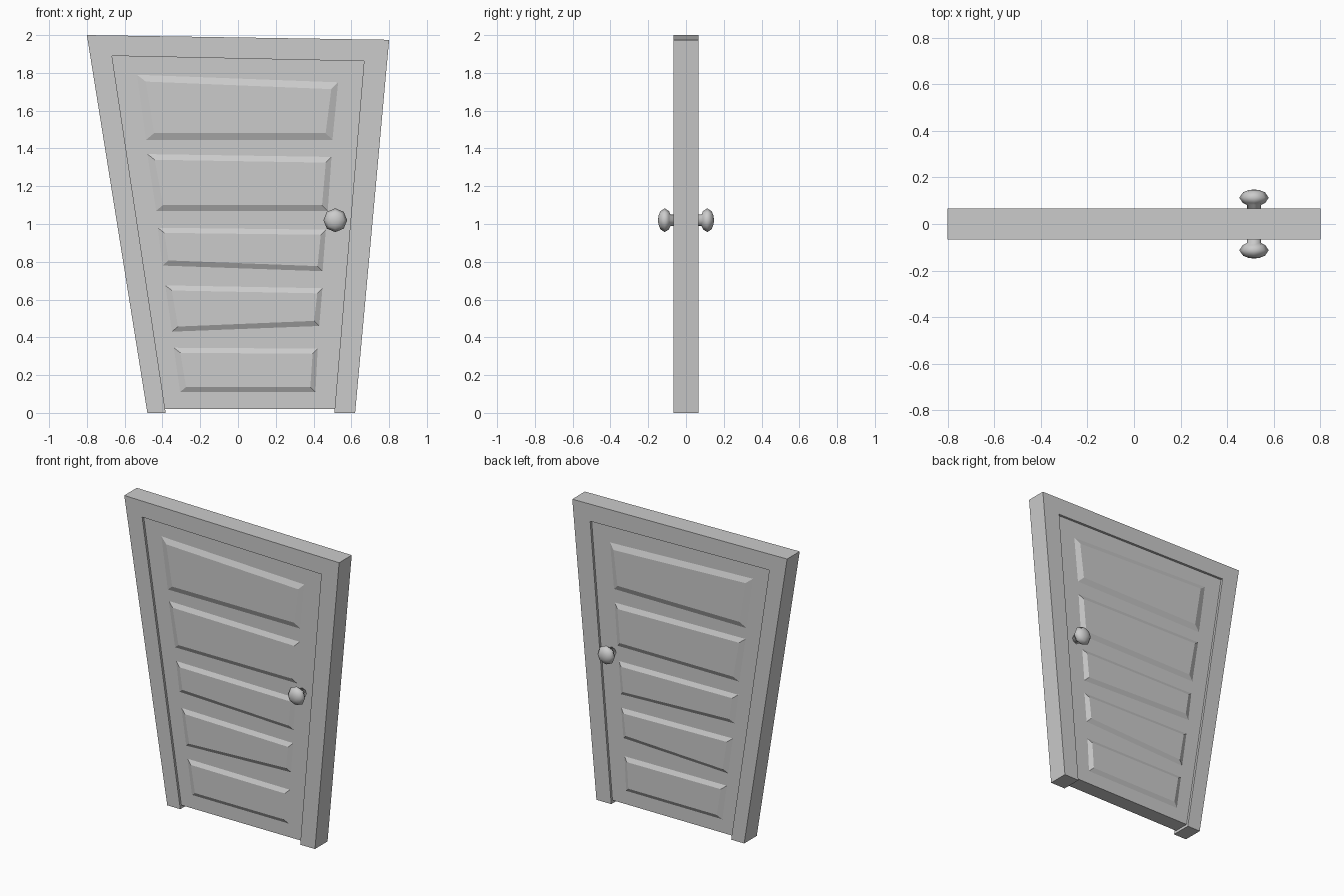
import bpy, bmesh, math

if "Cube" in bpy.data.objects:
    bpy.data.objects.remove(bpy.data.objects["Cube"])


def finish(name, bm):
    bmesh.ops.recalc_face_normals(bm, faces=bm.faces)
    mesh = bpy.data.meshes.new(name)
    bm.to_mesh(mesh)
    bm.free()
    obj = bpy.data.objects.new(name, mesh)
    bpy.context.collection.objects.link(obj)
    return obj


def slab(name, outline, half):
    """Extrude an x/z outline symmetrically along y."""
    bm = bmesh.new()
    face = bm.faces.new([bm.verts.new((x, -half, z)) for x, z in outline])
    ext = bmesh.ops.extrude_face_region(bm, geom=[face])
    for v in ext["geom"]:
        if isinstance(v, bmesh.types.BMVert):
            v.co.y = half
    return finish(name, bm)


FRAME, DOOR, PANEL = 0.067, 0.051, 0.066

# Crooked frame around the door: two jambs and a lintel
slab("door_frame", [(-0.48, 0), (-0.8, 2.0), (0.8, 1.975), (0.62, 0),
                    (0.51, 0), (0.667, 1.862), (-0.667, 1.89), (-0.383, 0)], FRAME)

# Door leaf, slightly recessed and lifted off the ground
slab("door_leaf", [(-0.386, 0.02), (-0.667, 1.89), (0.667, 1.862), (0.5117, 0.02)], DOOR)

# Raised panels: top left, top right, bottom right, bottom left, bevel width
panels = [
    ((-0.535, 1.79), (0.53, 1.75), (0.50, 1.445), (-0.487, 1.445), 0.036),
    ((-0.48, 1.37), (0.495, 1.355), (0.475, 1.07), (-0.433, 1.07), 0.03),
    ((-0.425, 0.98), (0.465, 0.97), (0.448, 0.75), (-0.40, 0.78), 0.027),
    ((-0.385, 0.675), (0.447, 0.66), (0.43, 0.46), (-0.35, 0.43), 0.027),
    ((-0.34, 0.345), (0.422, 0.34), (0.41, 0.11), (-0.307, 0.11), 0.027),
]
INWARD = [(1.3, -1), (-1, -1), (-1, 1), (1.2, 1)]
for i, (*corners, w) in enumerate(panels):
    bm = bmesh.new()
    for side in (-1, 1):
        base = [bm.verts.new((x, side * DOOR, z)) for x, z in corners]
        top = [bm.verts.new((x + dx * w, side * PANEL, z + dz * w))
               for (x, z), (dx, dz) in zip(corners, INWARD)]
        for k in range(4):
            n = (k + 1) % 4
            bm.faces.new((base[k], base[n], top[n], top[k]))
        bm.faces.new(top)
        bm.faces.new(base[::-1])
    finish(f"door_panel_{i + 1}", bm)

# Eight-sided knobs on both faces, turned from a (radius, depth) profile
profile = [(0.03, 0.045), (0.03, 0.082), (0.048, 0.09), (0.063, 0.113),
           (0.047, 0.136), (0.022, 0.146)]
for side, name in ((-1, "knob_front"), (1, "knob_back")):
    bm = bmesh.new()
    rings = [[bm.verts.new((0.515 + r * math.cos(k * math.pi / 4), side * d,
                            1.02 + r * math.sin(k * math.pi / 4))) for k in range(8)]
             for r, d in profile]
    for a, b in zip(rings, rings[1:]):
        for k in range(8):
            n = (k + 1) % 8
            bm.faces.new((a[k], a[n], b[n], b[k]))
    tip = bm.verts.new((0.515, side * 0.148, 1.02))
    for k in range(8):
        bm.faces.new((rings[-1][k], rings[-1][(k + 1) % 8], tip))
    bm.faces.new(rings[0])
    knob = finish(name, bm)
    for p in knob.data.polygons:
        p.use_smooth = True
